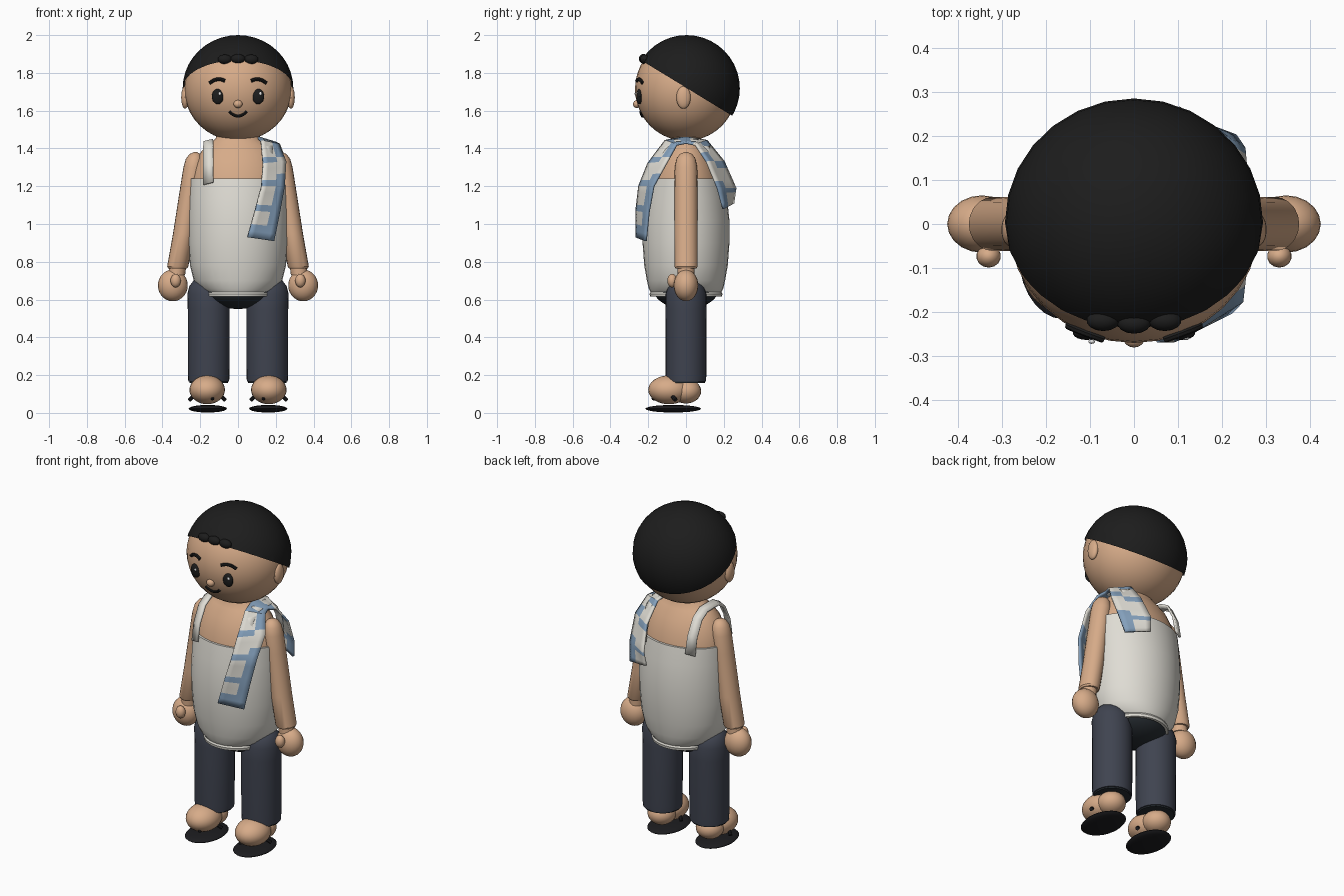
import bpy, bmesh, math
from mathutils import Vector, Matrix

if "Cube" in bpy.data.objects:
    bpy.data.objects.remove(bpy.data.objects["Cube"])


def material(name, rgb):
    m = bpy.data.materials.new(name)
    m.diffuse_color = (*rgb, 1)
    m.use_nodes = True
    m.node_tree.nodes["Principled BSDF"].inputs["Base Color"].default_value = m.diffuse_color
    return m


SKIN = material("skin", (0.68, 0.41, 0.25))
BLACK = material("black hair", (0.012, 0.012, 0.012))
WHITE = material("eye white", (0.9, 0.9, 0.9))
SHIRT = material("shirt off white", (0.74, 0.72, 0.66))
PANTS = material("pants navy", (0.05, 0.057, 0.08))
DARK = material("dark lining", (0.02, 0.026, 0.032))
BLUE = material("scarf blue", (0.23, 0.35, 0.5))
SOLE = material("sandal black", (0.012, 0.012, 0.014))


def finish(bm, name, *mats):
    bmesh.ops.recalc_face_normals(bm, faces=bm.faces)
    me = bpy.data.meshes.new(name)
    bm.to_mesh(me)
    bm.free()
    for m in mats:
        me.materials.append(m)
    ob = bpy.data.objects.new(name, me)
    bpy.context.collection.objects.link(ob)
    return ob


def ellipsoid(name, loc, radii, mat, seg=24, rings=16, cut=None):
    bm = bmesh.new()
    bmesh.ops.create_uvsphere(bm, u_segments=seg, v_segments=rings, radius=1)
    bm.transform(Matrix.Translation(loc) @ Matrix.Diagonal((*radii, 1)))
    if cut:
        bmesh.ops.bisect_plane(bm, geom=bm.verts[:] + bm.edges[:] + bm.faces[:],
                               plane_co=cut[0], plane_no=cut[1], clear_inner=True)
    return finish(bm, name, mat)


def loft(name, rows, mat, seg=28, cap=True):
    """Elliptical rings: each row is (x, y, z, rx, ry)."""
    bm = bmesh.new()
    rings = []
    for x, y, z, rx, ry in rows:
        rings.append([bm.verts.new((x + rx * math.cos(a), y + ry * math.sin(a), z))
                      for a in (math.tau * i / seg for i in range(seg))])
    for a, b in zip(rings, rings[1:]):
        for i in range(seg):
            j = (i + 1) % seg
            bm.faces.new((a[i], a[j], b[j], b[i]))
    if cap:
        bm.faces.new(rings[0])
        bm.faces.new(rings[-1])
    return finish(bm, name, mat)


def tube(name, points, radius, mat):
    cu = bpy.data.curves.new(name, 'CURVE')
    cu.dimensions = '3D'
    cu.bevel_depth = radius
    cu.bevel_resolution = 2
    cu.use_fill_caps = True
    sp = cu.splines.new('POLY')
    sp.points.add(len(points) - 1)
    for p, co in zip(sp.points, points):
        p.co = (*co, 1)
    cu.materials.append(mat)
    ob = bpy.data.objects.new(name, cu)
    bpy.context.collection.objects.link(ob)
    bpy.ops.object.select_all(action='DESELECT')
    ob.select_set(True)
    bpy.context.view_layer.objects.active = ob
    bpy.ops.object.convert(target='MESH')
    return ob


def band(name, pairs, mats, rule, cols=5, sub=4, thick=0.012):
    """Cloth strip between left and right edge points, coloured by rule(t, u)."""
    bm = bmesh.new()
    grid = []
    for k in range((len(pairs) - 1) * sub + 1):
        i = min(k // sub, len(pairs) - 2)
        f = k / sub - i
        l = Vector(pairs[i][0]).lerp(Vector(pairs[i + 1][0]), f)
        r = Vector(pairs[i][1]).lerp(Vector(pairs[i + 1][1]), f)
        grid.append([bm.verts.new(l.lerp(r, c / cols)) for c in range(cols + 1)])
    for k in range(len(grid) - 1):
        for c in range(cols):
            f = bm.faces.new((grid[k][c], grid[k][c + 1], grid[k + 1][c + 1], grid[k + 1][c]))
            f.material_index = rule((k + 0.5) / sub, (c + 0.5) / cols)
    ob = finish(bm, name, *mats)
    mod = ob.modifiers.new("thickness", 'SOLIDIFY')
    mod.thickness = thick
    mod.offset = 0
    return ob


HC, HR = (0, 0, 1.715), (0.285, 0.27, 0.275)


def on_face(x, z, out=0.0):
    d = 1 - (x / HR[0]) ** 2 - ((z - HC[2]) / HR[2]) ** 2
    return (x, -HR[1] * math.sqrt(d) - out, z)


# Head, hair cap sliced along a slanted hairline, fringe curls
ellipsoid("head", HC, HR, SKIN, 32, 20)
ellipsoid("hair", (0, 0.003, 1.718), (0.293, 0.282, 0.282), BLACK, 28, 20,
          cut=((0, 0, 1.722), (0, 0.61, 1)))
for i in (-1, 0, 1):
    ellipsoid("fringe_curl", (i * 0.07, -0.225 + abs(i) * 0.006, 1.875 - abs(i) * 0.003),
              (0.038, 0.024, 0.025), BLACK, 14, 10)

# Face
ellipsoid("nose", on_face(0, 1.635, 0.002), (0.024, 0.02, 0.021), SKIN, 14, 10)
tube("mouth", [on_face(0.046 * t, 1.571 + 0.024 * t * t, 0.001)
               for t in (i / 5 for i in range(-5, 6))], 0.008, BLACK)
for s in (-1, 1):
    ellipsoid("eye", on_face(s * 0.107, 1.675), (0.032, 0.016, 0.041), BLACK, 18, 12)
    ellipsoid("eye_highlight", on_face(s * 0.107 + 0.011, 1.69, 0.014), (0.008, 0.005, 0.009), WHITE, 10, 8)
    tube("eyebrow", [on_face(s * (0.11 + 0.04 * t), 1.766 - 0.014 * t * t - 0.006 * t, 0.002)
                     for t in (i / 4 for i in range(-4, 5))], 0.0095, BLACK)
    ellipsoid("ear", (s * 0.28, -0.013, 1.67), (0.021, 0.038, 0.06), SKIN, 18, 12)

# Chest and neck
loft("chest", [(0, 0, z, rx, ry) for z, rx, ry in (
    (1.0, 0.25, 0.21), (1.22, 0.252, 0.186), (1.3, 0.235, 0.165), (1.37, 0.205, 0.135),
    (1.42, 0.165, 0.1), (1.45, 0.12, 0.08), (1.5, 0.1, 0.07))], SKIN)

# Tank top with top edge and rolled hem
loft("tank_top", [(0, 0, z, rx, ry) for z, rx, ry in (
    (0.615, 0.17, 0.175), (0.615, 0.184, 0.19), (0.63, 0.187, 0.193), (0.64, 0.182, 0.188),
    (0.66, 0.208, 0.198), (0.7, 0.234, 0.207), (0.78, 0.254, 0.221), (0.9, 0.264, 0.23),
    (1.02, 0.267, 0.23), (1.14, 0.265, 0.217), (1.24, 0.262, 0.198), (1.24, 0.25, 0.185))],
    SHIRT, 32, cap=False)
for s in (-1, 1):
    edge = [(-0.2, 1.22), (-0.178, 1.32), (-0.125, 1.41), (-0.06, 1.445),
            (0.06, 1.445), (0.125, 1.41), (0.178, 1.32), (0.2, 1.22)]
    band("shoulder_strap", [((s * 0.132, y * 0.98, z), (s * 0.182, y * 0.86, z - 0.012))
                            for y, z in edge], (SHIRT,), lambda t, u: 0, cols=1, sub=1)

# Pelvis
ellipsoid("pelvis", (0, 0, 0.66), (0.2, 0.175, 0.11), DARK)

for s in (-1, 1):
    # Trouser leg and dark cuff lining
    loft("trouser_leg", [(s * x, 0, z, r, r * 0.98) for x, z, r in (
        (0.155, 0.165, 0.1), (0.155, 0.165, 0.108), (0.155, 0.2, 0.11), (0.155, 0.55, 0.111),
        (0.158, 0.63, 0.11), (0.162, 0.67, 0.096), (0.166, 0.7, 0.07), (0.168, 0.715, 0.03))], PANTS)
    loft("cuff_lining", [(s * 0.155, 0, z, 0.101, 0.1) for z in (0.157, 0.18)], DARK)

    # Foot, sandal sole and strap ends
    ellipsoid("foot", (s * 0.163, -0.09, 0.122), (0.094, 0.11, 0.076), SKIN)
    ellipsoid("heel", (s * 0.16, 0.0, 0.115), (0.078, 0.08, 0.065), SKIN)
    ellipsoid("sandal_sole", (s * 0.16, -0.068, 0.022), (0.102, 0.148, 0.02), SOLE, 28, 10)
    for side in (-1, 1):
        x = s * 0.163 + side * 0.082
        tube("sandal_strap", [(x - side * 0.015, -0.075, 0.092), (x, -0.065, 0.08),
                              (x + side * 0.012, -0.055, 0.068)], 0.011, SOLE)
    ellipsoid("toe_post", (s * 0.135, -0.17, 0.075), (0.009, 0.012, 0.009), SOLE, 10, 8)

    # Arm, hand and thumb
    loft("arm", [(s * x, 0, z, r, r * 1.1) for x, z, r in (
        (0.32, 0.765, 0.05), (0.319, 0.775, 0.056), (0.288, 0.95, 0.056), (0.25, 1.2, 0.055),
        (0.235, 1.3, 0.054), (0.23, 1.345, 0.046), (0.227, 1.37, 0.03), (0.226, 1.38, 0.01))], SKIN, 20)
    loft("wrist", [(s * 0.325, 0, 0.73, 0.045, 0.045), (s * 0.32, 0, 0.77, 0.045, 0.045)], SKIN, 16)
    ellipsoid("hand", (s * 0.345, 0, 0.675), (0.079, 0.065, 0.084), SKIN, 20, 14)
    ellipsoid("thumb", (s * 0.33, -0.073, 0.7), (0.028, 0.026, 0.036), SKIN, 14, 10)


# Patterned scarf over one shoulder
def patches(t, u):
    left = u < 0.6 and 0.25 < t % 1 and t > 0.4
    right = u > 0.6 and any(a < t < b for a, b in ((2.5, 3.3), (5.7, 6.5), (7.0, 7.8)))
    return 1 if (left and not 4.3 < t < 5) or right else 0


band("scarf", [
    ((0.05, -0.263, 0.93), (0.19, -0.213, 0.91)), ((0.09, -0.263, 1.07), (0.22, -0.198, 1.06)),
    ((0.125, -0.248, 1.2), (0.245, -0.172, 1.2)), ((0.133, -0.2, 1.32), (0.253, -0.1, 1.33)),
    ((0.122, -0.11, 1.44), (0.215, -0.05, 1.42)), ((0.1, 0, 1.46), (0.2, 0, 1.43)),
    ((0.112, 0.11, 1.44), (0.22, 0.05, 1.42)), ((0.12, 0.2, 1.33), (0.255, 0.11, 1.33)),
    ((0.1, 0.262, 1.19), (0.25, 0.168, 1.19)), ((0.09, 0.25, 1.11), (0.23, 0.198, 1.08))],
    (BLUE, SHIRT), patches)

# Smooth shading with sharp edges kept
bpy.ops.object.select_all(action='SELECT')
bpy.context.view_layer.objects.active = bpy.data.objects["head"]
bpy.ops.object.shade_smooth_by_angle(angle=math.radians(35))
